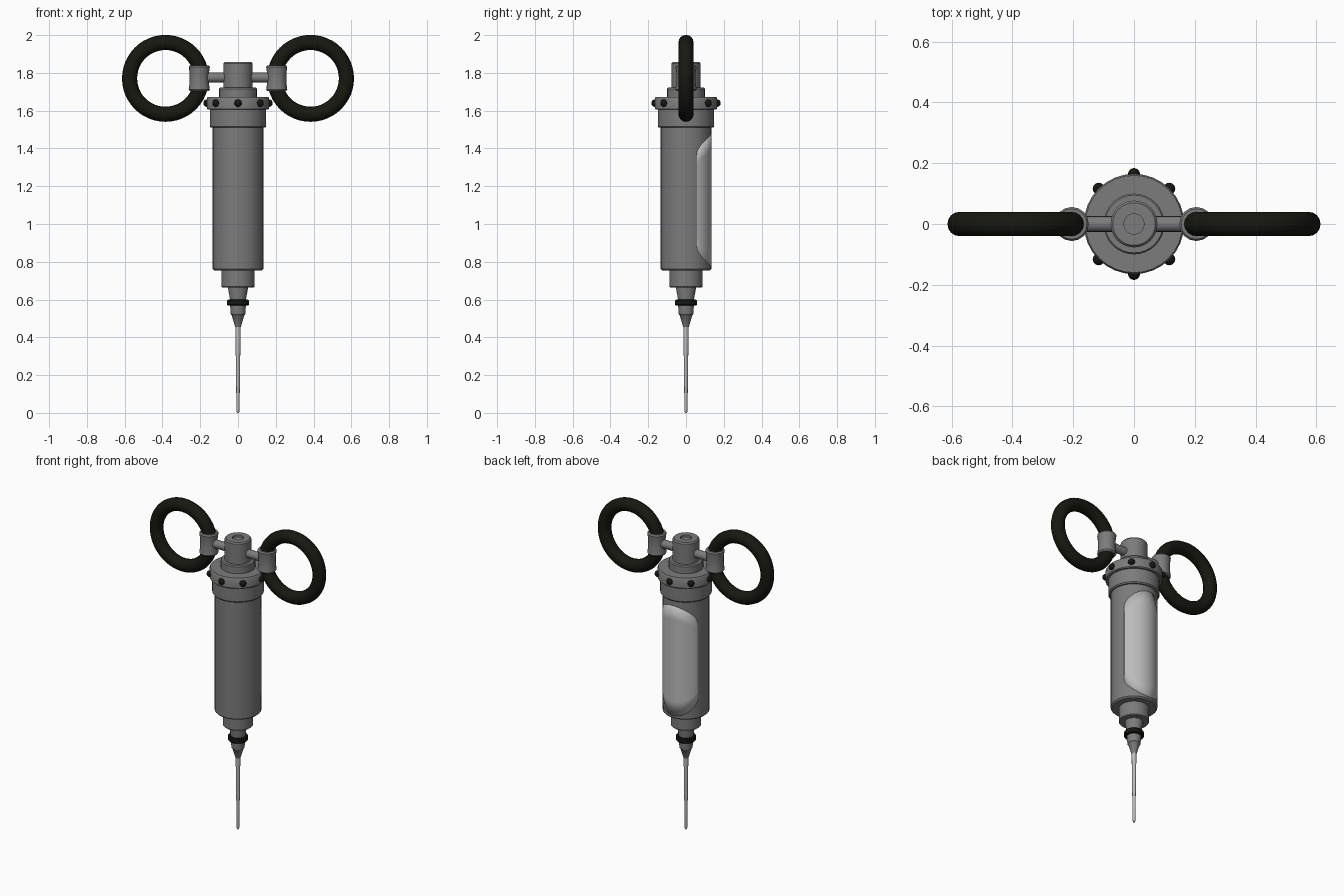
import bpy, bmesh, math
from mathutils import Matrix

if "Cube" in bpy.data.objects:
    bpy.data.objects.remove(bpy.data.objects["Cube"])


def material(name, rgb):
    m = bpy.data.materials.new(name)
    m.diffuse_color = (*rgb, 1)
    m.use_nodes = True
    m.node_tree.nodes["Principled BSDF"].inputs["Base Color"].default_value = m.diffuse_color
    return m


STEEL = material("steel", (0.2, 0.2, 0.2))
PALE = material("pale_steel", (0.5, 0.5, 0.5))
BLACK = material("black_rubber", (0.008, 0.009, 0.005))


def finish(bm, name, mat, matrix=None):
    me = bpy.data.meshes.new(name)
    if matrix:
        bm.transform(matrix)
    bmesh.ops.recalc_face_normals(bm, faces=bm.faces)
    bm.to_mesh(me)
    bm.free()
    me.materials.append(mat)
    ob = bpy.data.objects.new(name, me)
    bpy.context.collection.objects.link(ob)
    bpy.ops.object.select_all(action='DESELECT')
    ob.select_set(True)
    bpy.context.view_layer.objects.active = ob
    bpy.ops.object.shade_smooth_by_angle(angle=math.radians(35))
    return ob


def lathe(name, profile, mat=STEEL, sides=32, matrix=None):
    """Revolve (radius, z) points around z; ends on the axis close the shape."""
    bm = bmesh.new()
    vs = [bm.verts.new((r, 0, z)) for r, z in profile]
    es = [bm.edges.new(p) for p in zip(vs, vs[1:])]
    bmesh.ops.spin(bm, geom=vs + es, cent=(0, 0, 0), axis=(0, 0, 1),
                   angle=2 * math.pi, steps=sides, use_duplicate=False)
    bmesh.ops.remove_doubles(bm, verts=bm.verts, dist=1e-5)
    return finish(bm, name, mat, matrix)


# Barrel and the stepped neck below it
lathe("barrel", [(0, 0.755), (0.127, 0.755), (0.135, 0.763), (0.135, 1.52), (0, 1.52)])
lathe("neck", [(0, 0.665), (0.084, 0.665), (0.088, 0.67), (0.088, 0.76), (0, 0.76)])

# Needle hub, seal and needle
lathe("needle_hub", [(0, 0.455), (0.015, 0.455), (0.033, 0.515), (0.038, 0.52),
                     (0.042, 0.57), (0.042, 0.6), (0.053, 0.66), (0.053, 0.67), (0, 0.67)], sides=24)
lathe("seal_ring", [(0.03, 0.568), (0.054, 0.568), (0.058, 0.573), (0.058, 0.594),
                    (0.054, 0.599), (0.03, 0.599), (0.03, 0.568)], BLACK)
lathe("needle", [(0, 0), (0.006, 0), (0.008, 0.012), (0.014, 0.46), (0, 0.46)], PALE, 16)

# Collar, cap and plunger head with a shallow dimple
lathe("collar", [(0, 1.51), (0.143, 1.51), (0.149, 1.517), (0.149, 1.605), (0.16, 1.605),
                 (0.165, 1.61), (0.165, 1.665), (0.16, 1.673), (0, 1.673)])
lathe("cap", [(0, 1.67), (0.1, 1.67), (0.1, 1.716), (0.095, 1.722), (0, 1.722)])
lathe("plunger_head", [(0, 1.72), (0.077, 1.72), (0.077, 1.85), (0.07, 1.858),
                       (0.033, 1.858), (0.033, 1.845), (0, 1.845)])

# Eight studs round the collar
for i in range(8):
    a = i * math.pi / 4
    bm = bmesh.new()
    bmesh.ops.create_uvsphere(bm, u_segments=16, v_segments=10, radius=0.02)
    finish(bm, f"stud_{i + 1}", BLACK,
           Matrix.Translation((0.164 * math.cos(a), 0.164 * math.sin(a), 1.64)))

# Viewing window: rounded panel wrapped on the back of the barrel
bm = bmesh.new()
half, n, m = math.radians(64.5), 32, 8
rows = []
for i in range(n + 1):
    t = half * math.sin(math.pi * (i / n - 0.5))
    u = math.sin(t) / math.sin(half)
    h = 0.247 + 0.103 * math.sqrt(max(0, 1 - u * u))
    rows.append([bm.verts.new((0.136 * math.sin(t), 0.136 * math.cos(t), 1.125 + h * (2 * j / m - 1)))
                 for j in range(m + 1)])
for a, b in zip(rows, rows[1:]):
    for j in range(m):
        bm.faces.new((a[j], a[j + 1], b[j + 1], b[j]))
window = finish(bm, "window", PALE)
if window.data.polygons[n * m // 2].normal.y < 0:
    window.data.flip_normals()
solid = window.modifiers.new("thickness", 'SOLIDIFY')
solid.thickness = 0.005
solid.offset = -1

# Finger rings with their arms and clamps, on both sides
for side, s in (("left", -1), ("right", 1)):
    tube = [(0.19 + 0.04 * math.cos(k * math.pi / 8), 0.04 * math.sin(k * math.pi / 8))
            for k in range(17)]
    lathe(side + "_finger_ring", tube, BLACK, 48,
          Matrix.Translation((s * 0.384, 0, 1.771)) @ Matrix.Rotation(math.pi / 2, 4, 'X'))
    lathe(side + "_arm", [(0, 0.05), (0.026, 0.05), (0.026, 0.18), (0, 0.18)], STEEL, 16,
          Matrix.Translation((0, 0, 1.775)) @ Matrix.Rotation(s * math.pi / 2, 4, 'Y'))
    lathe(side + "_clamp", [(0, -0.068), (0.05, -0.068), (0.056, -0.06), (0.051, -0.025),
                            (0.051, 0.025), (0.056, 0.06), (0.05, 0.068), (0, 0.068)], STEEL, 16,
          Matrix.Translation((s * 0.205, 0, 1.772)))
    # The closed tube profiles of the rings meet themselves, so no caps are needed
